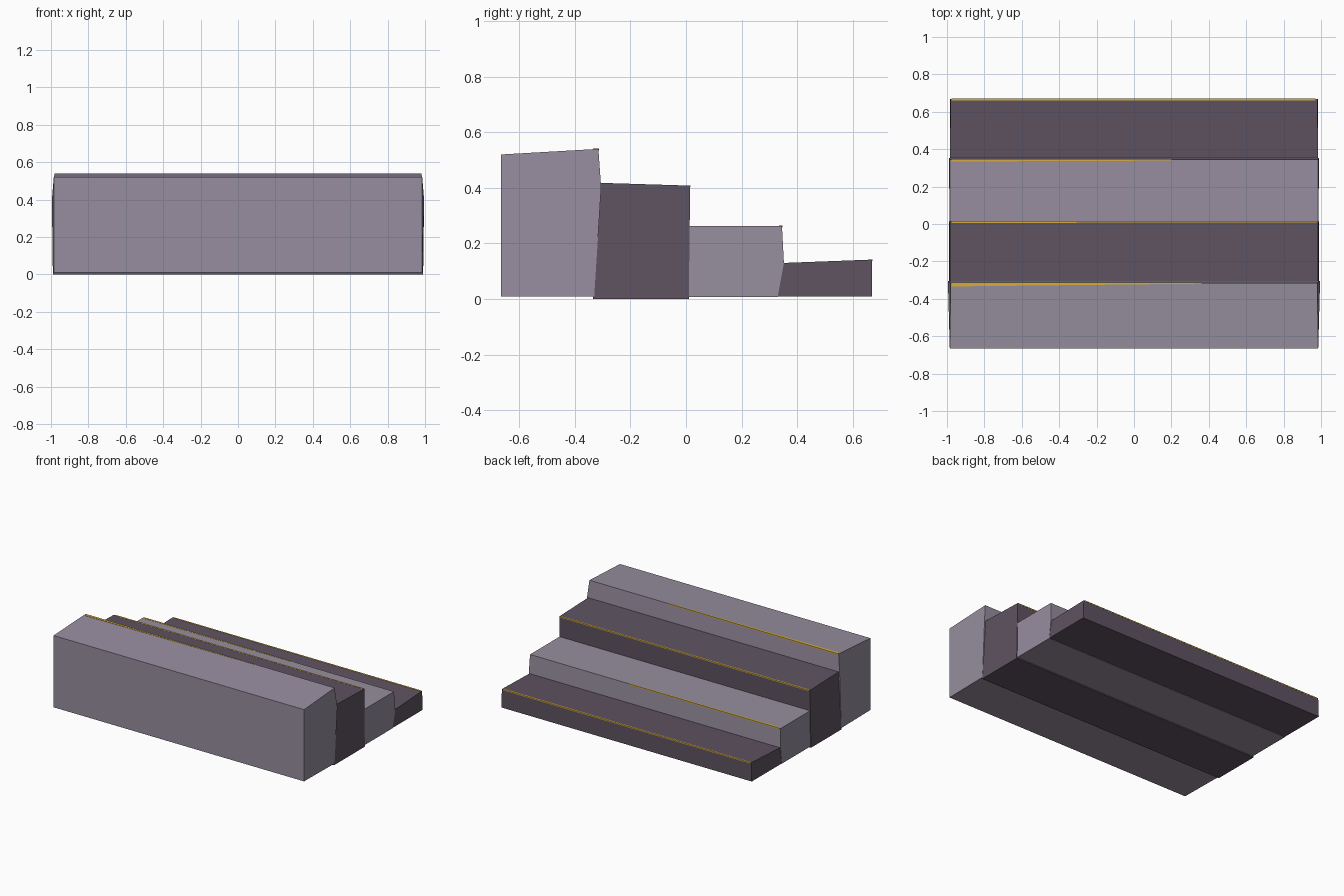
import bpy
import bmesh

cube = bpy.data.objects.get("Cube")
if cube:
    bpy.data.objects.remove(cube, do_unlink=True)


def make_material(name, color):
    mat = bpy.data.materials.new(name)
    mat.use_nodes = True
    mat.diffuse_color = (*color, 1)
    mat.node_tree.nodes["Principled BSDF"].inputs["Base Color"].default_value = (*color, 1)
    return mat


light = make_material("light mauve stone", (0.31, 0.27, 0.345))
dark = make_material("dark plum stone", (0.112, 0.086, 0.12))
gold = make_material("gold trim", (0.68, 0.42, 0.04))


def loft(name, left_ring, right_ring, mat):
    """Bridge two matching end outlines into a closed solid."""
    bm = bmesh.new()
    a = [bm.verts.new(p) for p in left_ring]
    b = [bm.verts.new(p) for p in right_ring]
    n = len(a)
    bm.faces.new(a)
    bm.faces.new(b[::-1])
    for i in range(n):
        j = (i + 1) % n
        bm.faces.new((a[j], a[i], b[i], b[j]))
    bmesh.ops.recalc_face_normals(bm, faces=bm.faces)
    mesh = bpy.data.meshes.new(name)
    bm.to_mesh(mesh)
    bm.free()
    mesh.materials.append(mat)
    obj = bpy.data.objects.new(name, mesh)
    bpy.context.collection.objects.link(obj)
    return obj


# Each block: name, colour, side outline as (y, z, half width)
steps = [
    ("top_step", light, [(-0.665, 0.01, 0.985), (-0.665, 0.52, 0.985),
                         (-0.315, 0.54, 0.98), (-0.305, 0.40, 0.995),
                         (-0.33, 0.01, 0.99)]),
    ("upper_step", dark, [(-0.335, 0.0, 0.99), (-0.31, 0.418, 0.985),
                          (0.015, 0.408, 0.985), (0.01, 0.0, 0.99)]),
    ("lower_step", light, [(-0.015, 0.008, 0.985), (-0.015, 0.263, 0.985),
                           (0.345, 0.263, 0.985), (0.352, 0.13, 0.99),
                           (0.33, 0.008, 0.985)]),
    ("bottom_step", dark, [(0.33, 0.01, 0.985), (0.35, 0.13, 0.985),
                           (0.668, 0.142, 0.98), (0.668, 0.01, 0.985)]),
]
for name, mat, outline in steps:
    loft(name, [(-w, y, z) for y, z, w in outline],
         [(w, y, z) for y, z, w in outline], mat)


def trim_ring(x, y, z, width):
    """Thin rectangular outline sitting on a back top edge."""
    return [(x, y - width, z - 0.003), (x, y - width, z + 0.001),
            (x, y + 0.002, z + 0.001), (x, y + 0.002, z - 0.006)]


# Gold edging, tapering along each tread: name, y, z, far end x, start and end width
trims = [
    ("top_trim", -0.315, 0.54, 0.36, 0.019, 0.004),
    ("upper_trim", 0.015, 0.408, 0.98, 0.009, 0.007),
    ("lower_trim", 0.345, 0.263, 0.20, 0.011, 0.006),
    ("bottom_trim", 0.668, 0.142, 0.97, 0.007, 0.009),
]
for name, y, z, x_end, w0, w1 in trims:
    loft(name, trim_ring(-0.975, y, z, w0), trim_ring(x_end, y, z, w1), gold)
